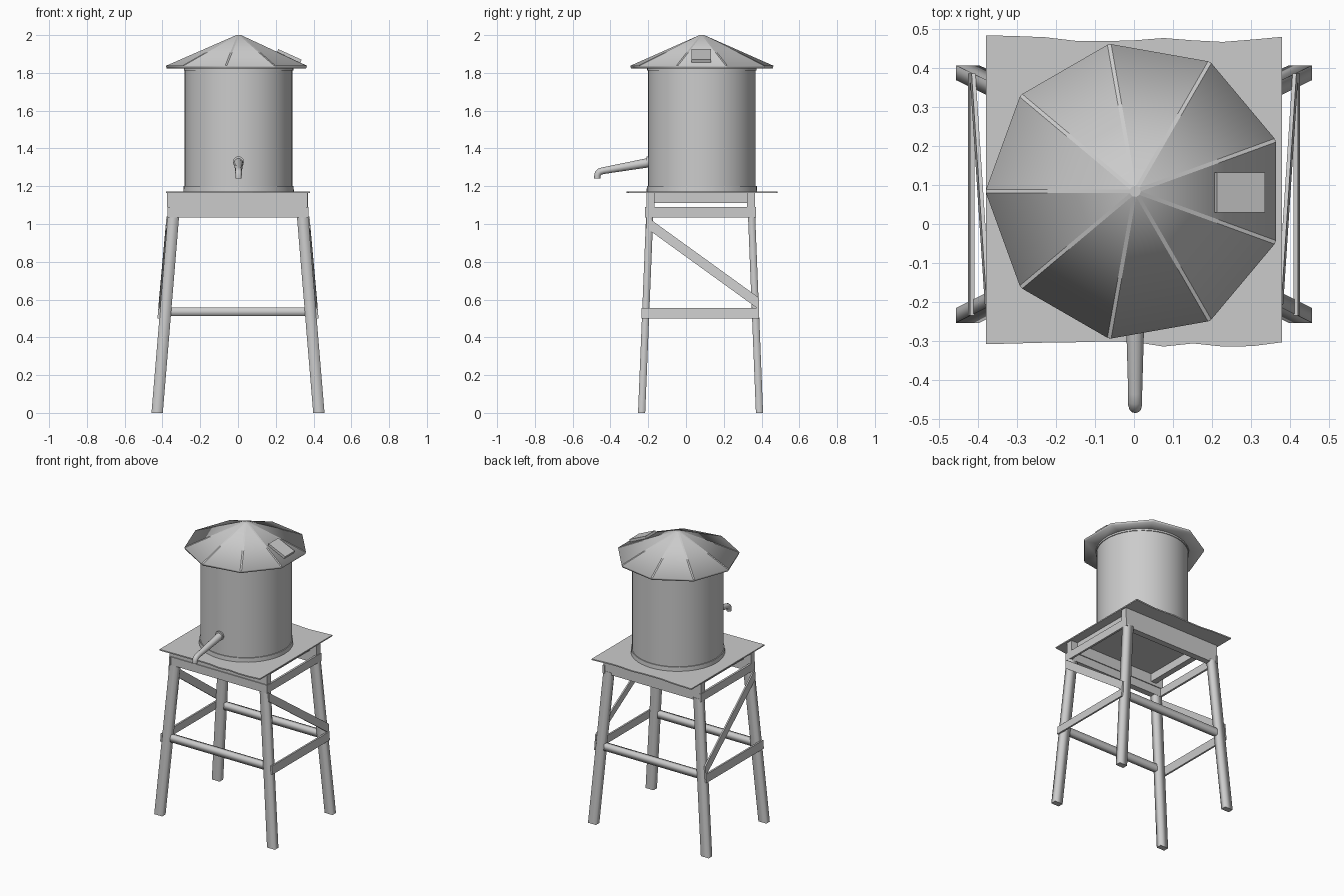
import bpy
import bmesh
from math import cos, sin, pi, radians
from mathutils import Vector

old = bpy.data.objects.get("Cube")
if old:
    bpy.data.objects.remove(old)

grey = bpy.data.materials.new("plain_grey")
grey.use_nodes = True
grey.diffuse_color = (0.6, 0.6, 0.6, 1)
grey.node_tree.nodes["Principled BSDF"].inputs["Base Color"].default_value = (0.6, 0.6, 0.6, 1)

CENTRE_X, CENTRE_Y = 0.003, 0.084


def finish(name, bm, smooth=None):
    bmesh.ops.recalc_face_normals(bm, faces=bm.faces[:])
    mesh = bpy.data.meshes.new(name)
    bm.to_mesh(mesh)
    bm.free()
    mesh.materials.append(grey)
    ob = bpy.data.objects.new(name, mesh)
    bpy.context.collection.objects.link(ob)
    if smooth:
        shade(ob, smooth)


def shade(ob, angle):
    bpy.ops.object.select_all(action='DESELECT')
    ob.select_set(True)
    bpy.context.view_layer.objects.active = ob
    bpy.ops.object.shade_smooth_by_angle(angle=radians(angle))


def prism(bm, bottom, top):
    """Closed solid between two matching rings of points; returns its caps."""
    low = [bm.verts.new(p) for p in bottom]
    high = [bm.verts.new(p) for p in top]
    caps = [bm.faces.new(low), bm.faces.new(high)]
    n = len(low)
    for i in range(n):
        j = (i + 1) % n
        bm.faces.new((low[i], low[j], high[j], high[i]))
    return caps


def beam(name, a, b, u, v, soft=False):
    """Timber from a to b; u and v are its full width vectors; soft blends its long edges."""
    a, b, u, v = Vector(a), Vector(b), Vector(u) / 2, Vector(v) / 2
    corners = (u + v, v - u, -u - v, u - v)
    bm = bmesh.new()
    caps = prism(bm, [a + c for c in corners], [b + c for c in corners])
    if soft:
        for face in bm.faces:
            face.smooth = True
        for cap in caps:
            for edge in cap.edges:
                edge.smooth = False
    finish(name, bm)


def ring(radius, z, n, start=0.0):
    return [(CENTRE_X + radius * cos(start + 2 * pi * i / n),
             CENTRE_Y + radius * sin(start + 2 * pi * i / n), z) for i in range(n)]


def drum(name, r0, z0, r1, z1):
    bm = bmesh.new()
    prism(bm, ring(r0, z0, 48), ring(r1, z1, 48))
    finish(name, bm, 40)


# Tank with its hoops
drum("tank", 0.285, 1.17, 0.285, 1.83)
drum("tank_base_hoop", 0.293, 1.17, 0.291, 1.2)
drum("tank_top_hoop", 0.29, 1.812, 0.29, 1.828)

# Nine-sided roof: soft eave, flat bevelled ridges
SIDES, ROOF_R, EAVE, APEX = 9, 0.385, 1.838, 2.006
bm = bmesh.new()
inner = [bm.verts.new(p) for p in ring(0.28, EAVE - 0.014, SIDES, pi)]
under = [bm.verts.new(p) for p in ring(ROOF_R - 0.004, EAVE - 0.014, SIDES, pi)]
rim = [bm.verts.new(p) for p in ring(ROOF_R, EAVE, SIDES, pi)]
tip = bm.verts.new((CENTRE_X, CENTRE_Y, APEX))
bm.faces.new(inner)
for i in range(SIDES):
    j = (i + 1) % SIDES
    bm.faces.new((inner[i], inner[j], under[j], under[i]))
    bm.faces.new((under[i], under[j], rim[j], rim[i]))
    bm.faces.new((rim[i], rim[j], tip))
for face in bm.faces:
    face.smooth = True
ridges = bmesh.ops.bevel(bm, geom=list(tip.link_edges), offset=0.005, segments=1,
                         profile=0.5, affect='EDGES')
for face in ridges["faces"]:
    for edge in face.edges:
        edge.smooth = False
finish("roof", bm)

# Hatch lying on the +x roof panel
slope = (APEX - EAVE) / (ROOF_R * cos(pi / SIDES))
beam("roof_hatch", (0.207, 0.081, APEX - 0.205 * slope + 0.001),
     (0.331, 0.081, APEX - 0.33 * slope + 0.003), (0, 0.104, 0), (0.012, 0, 0.028))

# Spout: tapered tube bending down at its mouth
curve = bpy.data.curves.new("spout", 'CURVE')
curve.dimensions = '3D'
curve.bevel_depth = 1.0
curve.bevel_resolution = 4
curve.use_fill_caps = True
path = [(-0.19, 1.326, 0.025), (-0.435, 1.283, 0.018), (-0.455, 1.278, 0.018),
        (-0.465, 1.269, 0.018), (-0.469, 1.258, 0.017), (-0.47, 1.241, 0.016)]
spline = curve.splines.new('POLY')
spline.points.add(len(path) - 1)
for point, (y, z, r) in zip(spline.points, path):
    point.co = (CENTRE_X, y, z, 1)
    point.radius = r
curve.materials.append(grey)
spout = bpy.data.objects.new("spout", curve)
bpy.context.collection.objects.link(spout)
bpy.ops.object.select_all(action='DESELECT')
spout.select_set(True)
bpy.context.view_layer.objects.active = spout
bpy.ops.object.convert(target='MESH')
shade(bpy.context.view_layer.objects.active, 50)

# Flange where the spout leaves the tank
bm = bmesh.new()
disc = [(CENTRE_X + 0.03 * cos(i * pi / 8), 1.328 + 0.03 * sin(i * pi / 8)) for i in range(16)]
prism(bm, [(x, -0.185, z) for x, z in disc], [(x, -0.21, z) for x, z in disc])
finish("spout_flange", bm, 40)

# Thin deck with worn front and back edges
front = [-.309, -.307, -.305, -.304, -.302, -.303, -.315, -.307, -.315, -.314, -.304]
back = [.485, .483, .48, .471, .47, .472, .478, .472, .468, .474, .481]
xs = [-0.38 + 0.076 * i for i in range(len(front))]
outline = list(zip(xs, front)) + list(zip(xs, back))[::-1]
bm = bmesh.new()
prism(bm, [(x, y, 1.164) for x, y in outline], [(x, y, 1.172) for x, y in outline])
finish("deck", bm)

# Boards under the deck: stepped pair in front, one deep board behind
beam("front_joist", (-0.375, -0.188, 1.128), (0.368, -0.188, 1.128), (0, 0.042, 0), (0, 0, 0.076))
beam("front_lower_beam", (-0.366, -0.194, 1.062), (0.372, -0.194, 1.062),
     (0, 0.042, 0), (0, 0, 0.056))
beam("back_board", (-0.37, 0.343, 1.1), (0.37, 0.343, 1.1), (0, 0.042, 0), (0, 0, 0.132))
for label, y in (("front", -0.213), ("back", 0.368)):
    beam(f"{label}_cross_bar", (-0.38, y, 0.535), (0.38, y, 0.535),
         (0, 0.034, 0), (0, 0, 0.044), True)

# Legs and side frames, mirrored across x
for label, s in (("left", 1), ("right", -1)):
    for end, y0, y1 in (("front", -0.235, -0.192), ("back", 0.389, 0.347)):
        beam(f"{label}_{end}_leg", (s * 0.428, y0, 0), (s * 0.341, y1, 1.05),
             (0.06, 0, 0), (0, 0.038, 0), True)
    beam(f"{label}_inner_joist", (s * 0.3, -0.17, 1.137), (s * 0.3, 0.325, 1.137),
         (0.04, 0, 0), (0, 0, 0.054))
    beam(f"{label}_side_beam", (s * 0.366, -0.217, 1.062), (s * 0.366, 0.37, 1.062),
         (0.014, 0, 0), (0, 0, 0.054))
    beam(f"{label}_side_rail", (s * 0.418, -0.235, 0.528), (s * 0.418, 0.387, 0.528),
         (0.012, 0, 0), (-s * 0.005, 0, 0.056))
    beam(f"{label}_brace", (s * 0.376, -0.208, 1.008), (s * 0.415, 0.387, 0.578),
         (0.01, 0, 0), (-s * 0.005, 0, 0.062))
